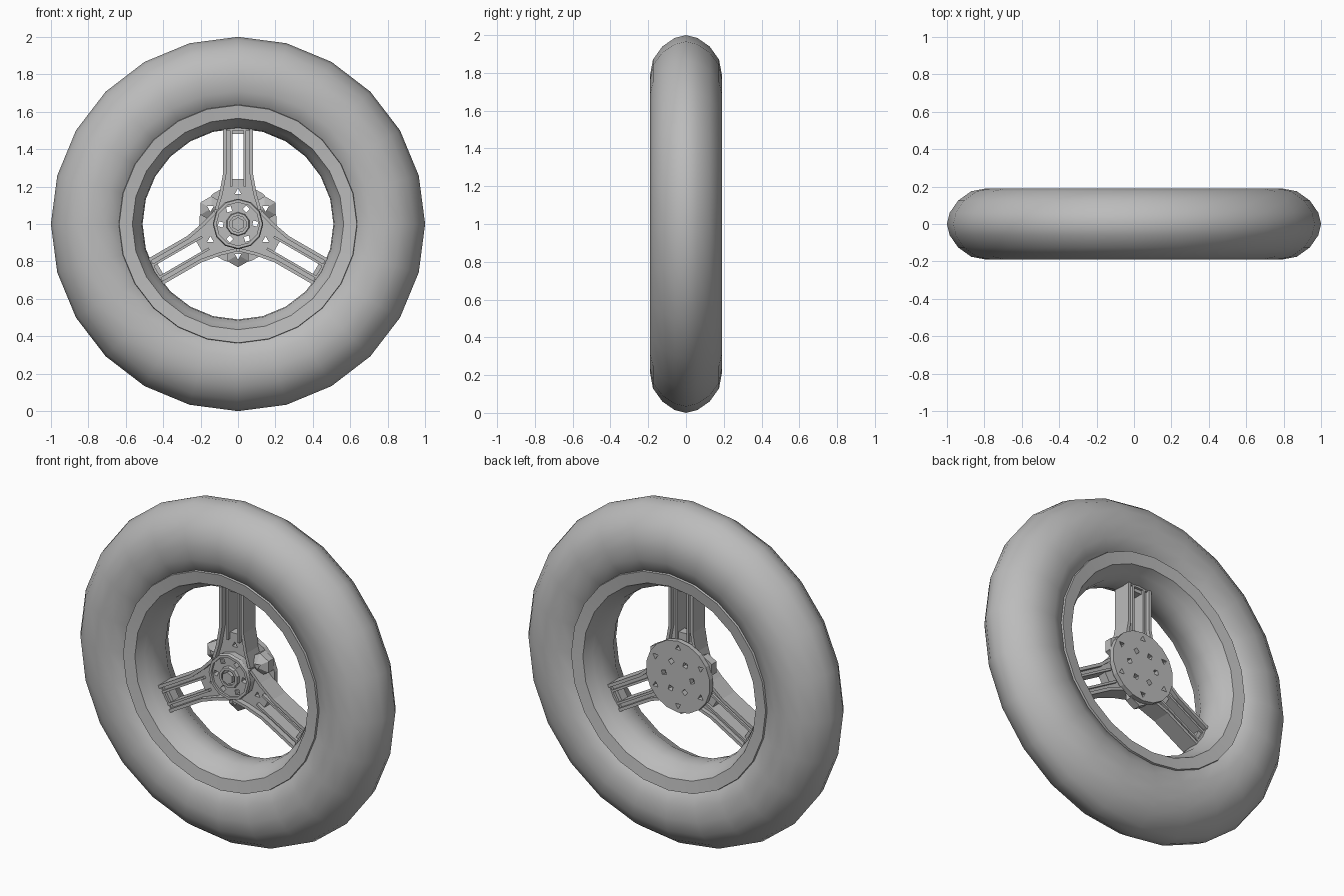
import bpy, bmesh, math

old = bpy.data.objects.get("Cube")
if old:
    bpy.data.objects.remove(old, do_unlink=True)

GREY = (0.5, 0.5, 0.5, 1)
grey = bpy.data.materials.new("plain grey")
grey.use_nodes = True
grey.diffuse_color = GREY
grey.node_tree.nodes["Principled BSDF"].inputs["Base Color"].default_value = GREY

CZ = 1.0  # axle height
SPOKES = [math.radians(a) for a in (0, 120, 240)]


def finish(name, bm, smooth=None):
    bmesh.ops.recalc_face_normals(bm, faces=bm.faces)
    mesh = bpy.data.meshes.new(name)
    bm.to_mesh(mesh)
    bm.free()
    mesh.materials.append(grey)
    obj = bpy.data.objects.new(name, mesh)
    bpy.context.collection.objects.link(obj)
    if smooth:
        bpy.ops.object.select_all(action="DESELECT")
        obj.select_set(True)
        bpy.context.view_layer.objects.active = obj
        bpy.ops.object.shade_smooth_by_angle(angle=math.radians(smooth))
    return obj


def turn(p, a):
    """Rotate an (x, radial) point clockwise around the axle."""
    x, r = p
    return (x * math.cos(a) + r * math.sin(a), r * math.cos(a) - x * math.sin(a))


def add_prism(bm, pts, y0, y1):
    """Solid with an (x, radial) outline running from y0 to y1."""
    front = [bm.verts.new((x, y0, CZ + r)) for x, r in pts]
    back = [bm.verts.new((x, y1, CZ + r)) for x, r in pts]
    n = len(pts)
    bm.faces.new(front)
    bm.faces.new(back[::-1])
    for i in range(n):
        j = (i + 1) % n
        bm.faces.new((front[i], back[i], back[j], front[j]))


def circle(radius, n, centre=(0, 0), start=0.0):
    return [(centre[0] + radius * math.sin(start + math.tau * i / n),
             centre[1] + radius * math.cos(start + math.tau * i / n)) for i in range(n)]


def lathe(name, profile, n, smooth):
    """Revolve a closed (radius, y) profile around the axle."""
    bm = bmesh.new()
    rings = []
    for i in range(n):
        a = math.tau * i / n
        rings.append([bm.verts.new((r * math.sin(a), y, CZ + r * math.cos(a)))
                      for r, y in profile])
    m = len(profile)
    for i in range(n):
        a, b = rings[i], rings[(i + 1) % n]
        for k in range(m):
            l = (k + 1) % m
            bm.faces.new((a[k], a[l], b[l], b[k]))
    return finish(name, bm, smooth)


def mirrored(half):
    """Complete a profile across y = 0, keeping points on the middle single."""
    return half + [(r, -y) for r, y in reversed(half) if y]


# Tyre and rim
lathe("tyre", mirrored([(1.0, 0), (0.985, 0.06), (0.94, 0.125), (0.87, 0.175), (0.79, 0.19),
                        (0.71, 0.183), (0.63, 0.15), (0.6, 0.1)]), 24, 50)
lathe("rim", mirrored([(0.51, 0), (0.515, 0.06), (0.54, 0.1), (0.565, 0.155),
                       (0.635, 0.165), (0.64, 0.14), (0.6, 0.06)]), 24, 30)

# Cutter for the spoke slots and the hub drillings
bm = bmesh.new()
for a in SPOKES:
    slot = [(-0.03, 0.24), (0.03, 0.24), (0.03, 0.48), (-0.03, 0.48)]
    add_prism(bm, [turn(p, a) for p in slot], -0.3, 0.3)
for k in range(6):
    a = math.tau * k / 6
    add_prism(bm, circle(0.02, 3, turn((0, 0.17), a), a), -0.3, 0.3)
    add_prism(bm, circle(0.019, 4, turn((0, 0.092), a + 0.5), a), -0.3, 0.3)
cutter = finish("cutter", bm)
cutter.hide_render = True


def drill(obj):
    mod = obj.modifiers.new("holes", "BOOLEAN")
    mod.operation = "DIFFERENCE"
    mod.solver = "EXACT"
    mod.object = cutter
    bpy.context.view_layer.update()
    graph = bpy.context.evaluated_depsgraph_get()
    mesh = bpy.data.meshes.new_from_object(obj.evaluated_get(graph))
    obj.modifiers.clear()
    obj.data = mesh


# Three-armed spoke plate with slots
edge = [(0.125, 0.075), (0.1, 0.16), (0.08, 0.27), (0.08, 0.535)]
arm = [(-x, r) for x, r in edge] + edge[::-1]
bm = bmesh.new()
add_prism(bm, [turn(p, a) for a in SPOKES for p in arm], -0.03, 0.025)
drill(finish("spoke_plate", bm))

# Raised ribs along the outer edge of each arm and along each slot
bm = bmesh.new()
for a in SPOKES:
    for s in (-1, 1):
        outer = edge + [(x - 0.018, r) for x, r in reversed(edge)]
        inner = [(0.03, 0.2), (0.03, 0.53), (0.043, 0.53), (0.043, 0.2)]
        for pts, y0, y1 in ((outer, -0.062, 0.05), (inner, -0.05, 0.04)):
            add_prism(bm, [turn((s * x, r), a) for x, r in pts], y0, y1)
    foot = [(-0.08, 0.5), (0.08, 0.5), (0.08, 0.535), (-0.08, 0.535)]
    add_prism(bm, [turn(p, a) for p in foot], -0.045, 0.04)
finish("spoke_ribs", bm)

# Hub: drilled back disc, drilled front flange
for name, radius, n, y0, y1 in (("back_disc", 0.21, 18, 0.045, 0.075),
                                ("front_flange", 0.13, 12, -0.075, -0.03)):
    bm = bmesh.new()
    add_prism(bm, circle(radius, n), y0, y1)
    drill(finish(name, bm))

# Raised flange rim, centre collar and axle nut
lathe("flange_rim", [(0.115, -0.07), (0.115, -0.088), (0.13, -0.088), (0.135, -0.07)], 12, 30)
lathe("centre_collar", [(0.045, -0.07), (0.045, -0.092), (0.06, -0.092), (0.065, -0.07)], 10, 30)
bm = bmesh.new()
add_prism(bm, circle(0.036, 6), -0.1, 0.06)
finish("axle_nut", bm)

# Faceted lugs between the arms, tapering towards the front
bm = bmesh.new()
for a in SPOKES:
    pts = circle(0.066, 6, turn((0, 0.165), a + math.pi / 3), a)
    add_prism(bm, pts, 0.0, 0.046)
    tip = turn((0, 0.165), a + math.pi / 3)
    apex = bm.verts.new((tip[0], -0.04, CZ + tip[1]))
    cap = [f for f in bm.faces if len(f.verts) == 6 and all(abs(v.co.y) < 1e-5 for v in f.verts)][-1]
    ring = list(cap.verts)
    bm.faces.remove(cap)
    for u, v in zip(ring, ring[1:] + ring[:1]):
        bm.faces.new((u, v, apex))
drill(finish("hub_lugs", bm))

bpy.data.objects.remove(cutter, do_unlink=True)
